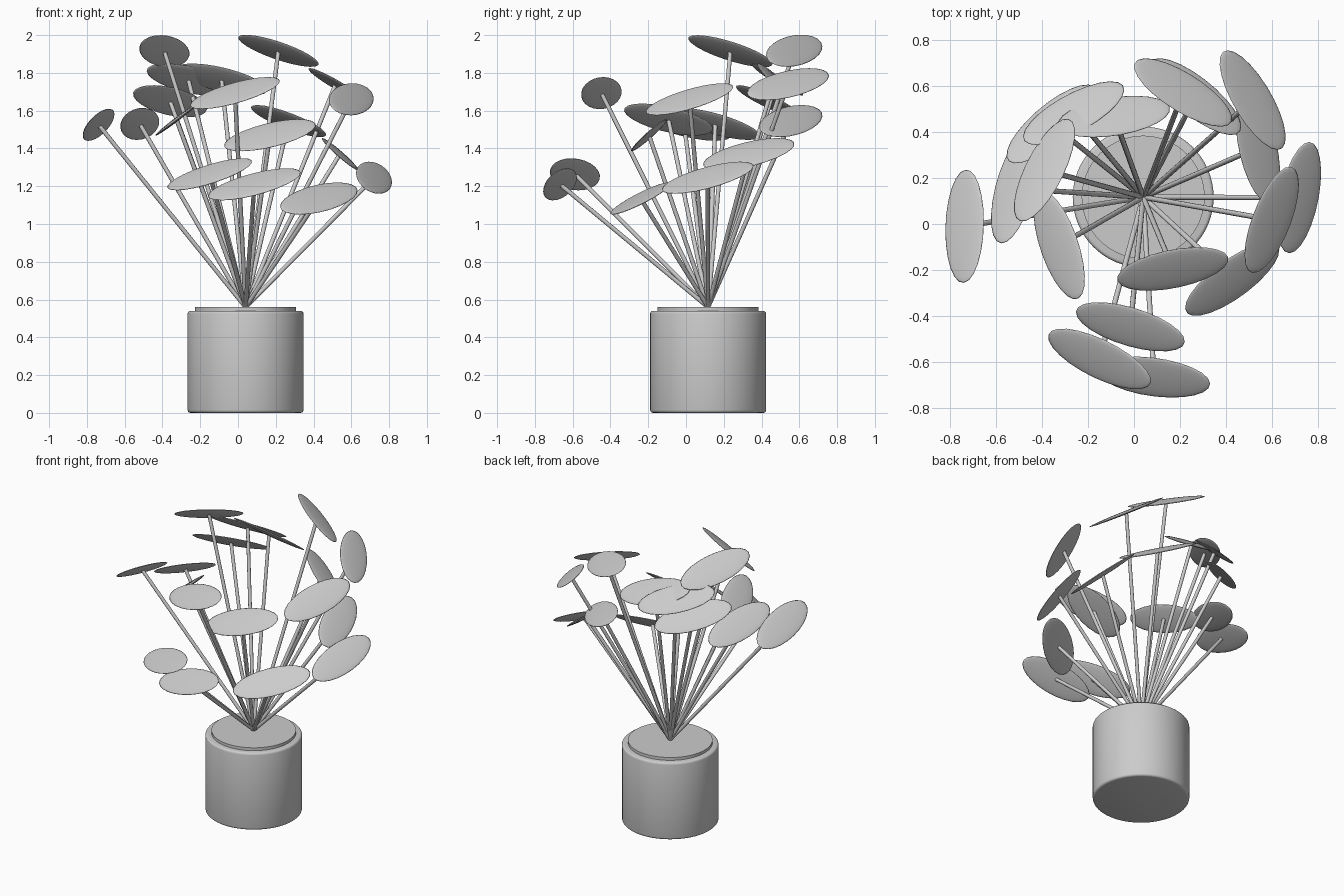
import bpy
from math import atan2
from mathutils import Vector

if "Cube" in bpy.data.objects:
    bpy.data.objects.remove(bpy.data.objects["Cube"])

BASE = Vector((0.04, 0.117, 0.56))   # point where all stems meet


def finish(name, angle=0.6):
    ob = bpy.context.object
    ob.name = name
    bpy.ops.object.shade_smooth_by_angle(angle=angle)
    return ob


def disc(name, radius, z0, z1, bevel):
    bpy.ops.mesh.primitive_cylinder_add(
        vertices=64, radius=radius, depth=z1 - z0,
        location=(BASE.x, BASE.y, (z0 + z1) / 2))
    ob = bpy.context.object
    if bevel:
        mod = ob.modifiers.new("edge", 'BEVEL')
        mod.width, mod.segments = bevel, 3
        bpy.ops.object.modifier_apply(modifier="edge")
    return finish(name)


def stem(name, tip):
    d = tip - BASE
    bpy.ops.mesh.primitive_cylinder_add(
        vertices=12, radius=0.0115, depth=d.length, location=(BASE + tip) / 2,
        rotation=d.to_track_quat('Z', 'Y').to_euler())
    finish(name, 0.7)


def leaf(name, tip):
    # flattened ellipsoid, drooping outwards and twisted sideways
    az = atan2(tip.y - BASE.y, tip.x - BASE.x)
    bpy.ops.mesh.primitive_uv_sphere_add(
        segments=24, ring_count=14, radius=1, location=tip,
        rotation=(0.3, 0.6, az))
    bpy.context.object.scale = (0.103, 0.254, 0.011)
    bpy.ops.object.transform_apply(location=False, rotation=False, scale=True)
    finish(name, 3.14)


# Pot and soil
disc("pot", 0.307, 0.0, 0.54, 0.015)
disc("soil", 0.268, 0.50, 0.56, 0)

# Leaf centres, anticlockwise seen from above
tips = [
    (0.72, 0.115, 1.245), (0.54, 0.333, 1.37), (0.517, 0.54, 1.74),
    (0.268, 0.555, 1.545), (0.214, 0.573, 1.917), (-0.087, 0.468, 1.765),
    (-0.263, 0.483, 1.765), (-0.36, 0.436, 1.65), (-0.39, 0.235, 1.915),
    (-0.52, 0.155, 1.53), (-0.738, -0.01, 1.525), (-0.326, -0.093, 1.553),
    (-0.15, -0.588, 1.263), (-0.016, -0.448, 1.693), (0.087, -0.667, 1.21),
    (0.169, -0.196, 1.47), (0.428, -0.24, 1.135), (0.60, 0.018, 1.66),
]
for i, p in enumerate(tips, 1):
    tip = Vector(p)
    stem(f"stem_{i}", tip)
    leaf(f"leaf_{i}", tip)
